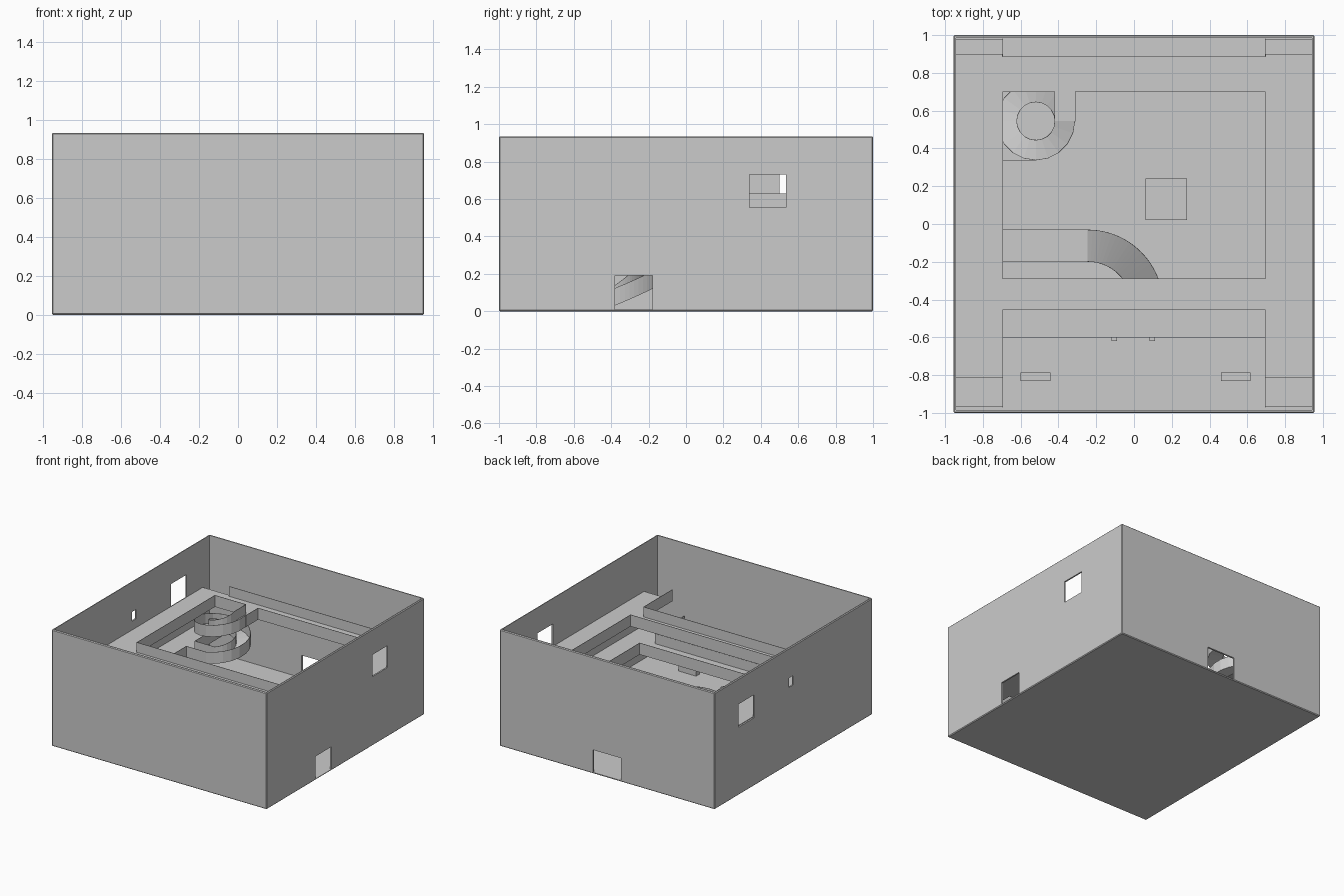
import bpy, bmesh, math
from mathutils import Vector

cube = bpy.data.objects.get("Cube")
if cube:
    bpy.data.objects.remove(cube, do_unlink=True)

grey = bpy.data.materials.new("plain_grey")
grey.use_nodes = True
grey.diffuse_color = (0.6, 0.6, 0.6, 1)
grey.node_tree.nodes["Principled BSDF"].inputs["Base Color"].default_value = (0.6, 0.6, 0.6, 1)

GROUND, MID, UP = 0.01, 0.28, 0.55     # floor levels
SLAB, RAIL, THIN = 0.013, 0.08, 0.003  # slab depth, parapet height and thickness
WX, WY, H = 0.955, 1.0, 0.935          # outer shell
IX, IY = 0.943, 0.986                  # inner shell
OX = 0.695                             # edge of the openings


def finish(bm, name):
    bmesh.ops.recalc_face_normals(bm, faces=bm.faces)
    mesh = bpy.data.meshes.new(name)
    bm.to_mesh(mesh)
    bm.free()
    mesh.materials.append(grey)
    ob = bpy.data.objects.new(name, mesh)
    bpy.context.collection.objects.link(ob)
    return ob


def box(name, x, y, z, bevel=0):
    bm = bmesh.new()
    bmesh.ops.create_cube(bm, size=1)
    for v in bm.verts:
        v.co = Vector([r[0] if c < 0 else r[1] for c, r in zip(v.co, (x, y, z))])
    if bevel:
        bmesh.ops.bevel(bm, geom=bm.edges[:], offset=bevel, segments=1, affect='EDGES')
    return finish(bm, name)


def slab(name, x, y, level):
    return box(name, x, y, (level - SLAB, level))


def parapet(name, points, level):
    """Thin upright walls along an axis-aligned path."""
    t = THIN / 2
    for (ax, ay), (bx, by) in zip(points, points[1:]):
        box(name, (min(ax, bx) - t, max(ax, bx) + t),
            (min(ay, by) - t, max(ay, by) + t), (level - SLAB, level + RAIL))


def ramp(name, cx, cy, r0, r1, a0, a1, z0, z1, steps):
    """Channel-shaped ramp swept around a centre."""
    w, t = THIN, SLAB
    profile = [(r0, RAIL), (r0, -t), (r1, -t), (r1, RAIL),
               (r1 - w, RAIL), (r1 - w, 0), (r0 + w, 0), (r0 + w, RAIL)]
    bm = bmesh.new()
    rings = []
    for i in range(steps + 1):
        f = i / steps
        a = math.radians(a0 + (a1 - a0) * f)
        z = z0 + (z1 - z0) * f
        rings.append([bm.verts.new((cx + r * math.cos(a), cy + r * math.sin(a), z + h))
                      for r, h in profile])
    n = len(profile)
    for p, q in zip(rings, rings[1:]):
        for k in range(n):
            bm.faces.new((p[k], p[(k + 1) % n], q[(k + 1) % n], q[k]))
    bm.faces.new(rings[0])
    bm.faces.new(rings[-1])
    return finish(bm, name)


# Outer shell, hollowed and pierced by doors and windows
shell = box("outer_shell", (-WX, WX), (-WY, WY), (0, H), bevel=0.006)
wall = 0.05
cutters = [
    box("hollow", (-IX, IX), (-IY, IY), (GROUND, H + 1)),
    box("right_door", (WX - wall, WX + wall), (-0.38, -0.18), (GROUND, 0.19)),
    box("right_window", (WX - wall, WX + wall), (0.34, 0.535), (0.555, 0.73)),
    box("left_window", (-WX - wall, -WX + wall), (0.5, 0.695), (0.545, 0.73)),
    box("left_slot", (-WX - wall, -WX + wall), (0.005, 0.055), (0.62, 0.695)),
    box("back_door", (-0.125, 0.125), (WY - wall, WY + wall), (GROUND, 0.19)),
]
bpy.context.view_layer.objects.active = shell
for c in cutters:
    c.hide_render = True
    m = shell.modifiers.new(c.name, 'BOOLEAN')
    m.operation, m.solver, m.object = 'DIFFERENCE', 'EXACT', c
    bpy.ops.object.modifier_apply(modifier=m.name)
for c in cutters:
    bpy.data.objects.remove(c, do_unlink=True)

# Spiral position and ramp position
SX, SY, S0, S1 = -0.52, 0.545, 0.1, 0.208
RX, RY, R0, R1 = -0.245, -0.43, 0.23, 0.4
BACK, FRONT = 0.70, -0.29              # upper opening

# Upper floor: two side strips joined by two bridges
for side, s in (("left", 1), ("right", -1)):
    x = sorted((s * OX, s * IX))
    slab("upper_floor_" + side, x, (-0.815, 0.9), UP)
    slab("middle_floor_" + side, x, (-0.97, 0.98), MID)
slab("upper_back_bridge", (-OX, OX), (BACK, 0.885), UP)
slab("upper_front_bridge", (-OX, OX), (-0.455, FRONT), UP)
slab("upper_spiral_landing", (SX + S0, SX + S1), (SY, BACK), UP)

# Upper parapets, with a gap at the spiral landing
parapet("upper_opening_parapet",
        [(SX + S0, SY), (SX + S0, BACK), (-OX, BACK), (-OX, FRONT), (OX, FRONT),
         (OX, BACK), (SX + S1, BACK), (SX + S1, SY)], UP)
parapet("upper_back_parapet", [(-OX, 0.885), (OX, 0.885)], UP)
parapet("upper_front_parapet",
        [(-OX, -0.815), (-OX, -0.455), (OX, -0.455), (OX, -0.815)], UP)

# Middle floor: front bridge and two landings
MF = -0.405
slab("middle_front_bridge", (-OX, OX), (-0.6, MF), MID)
slab("middle_ramp_landing", (-OX, RX), (RY + R0, RY + R1), MID)
slab("middle_spiral_landing", (-OX, SX), (SY - S1, SY - S0), MID)

# Middle parapets, with gaps at the landings
parapet("middle_opening_parapet",
        [(RX, RY + R0), (-OX, RY + R0), (-OX, MF), (OX, MF), (OX, 0.98)], MID)
parapet("middle_left_parapet",
        [(RX, RY + R1), (-OX, RY + R1), (-OX, SY - S1), (SX, SY - S1)], MID)
parapet("middle_back_parapet",
        [(SX, SY - S0), (-OX, SY - S0), (-OX, 0.98)], MID)
parapet("middle_front_parapet",
        [(-OX, -0.97), (-OX, -0.6), (OX, -0.6), (OX, -0.97)], MID)

# Ramps between the floors
ramp("spiral_ramp", SX, SY, S0, S1, 0, -450, UP, MID, 25)
ramp("curved_ramp", RX, RY, R0, R1, 90, 0, MID, GROUND + SLAB, 24)

# Blocks standing on the ground floor
box("centre_block", (0.06, 0.28), (0.02, 0.24), (GROUND, 0.1))
for x in (-0.6, 0.46):
    box("low_bench", (x, x + 0.157), (-0.83, -0.785), (GROUND, 0.05))
for x in (-0.118, 0.082):
    box("post", (x, x + 0.028), (-0.62, -0.595), (GROUND, 0.09))
